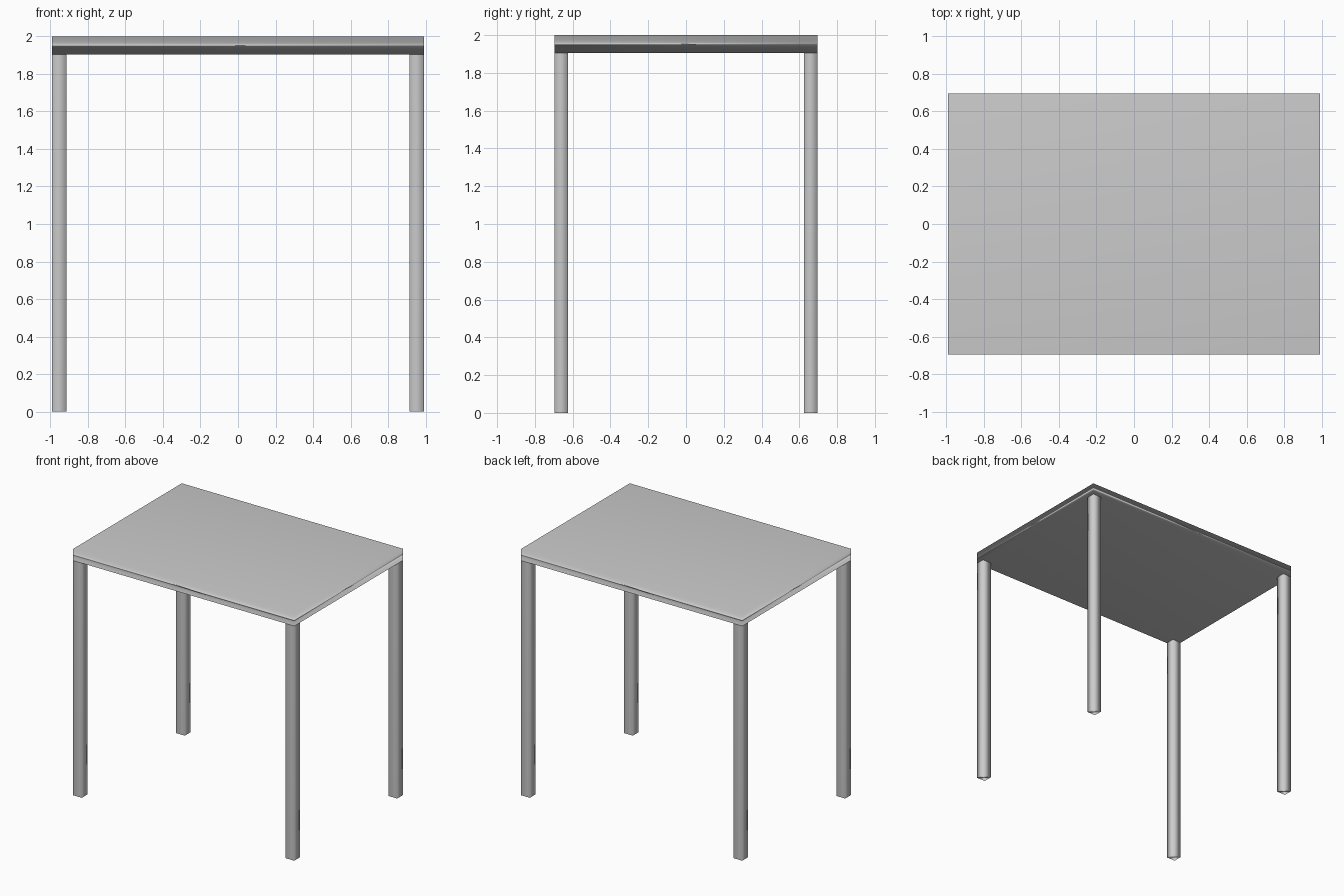
import bpy, bmesh
from mathutils import Vector

if "Cube" in bpy.data.objects:
    bpy.data.objects.remove(bpy.data.objects["Cube"])

HX, HY, TOP = 0.993, 0.697, 2.0     # half width, half depth, height
THICK = 0.095                       # table top thickness
LX, LY = 0.078, 0.073               # leg section

grey = bpy.data.materials.new("light grey")
grey.diffuse_color = (0.6, 0.6, 0.6, 1)
grey.use_nodes = True
grey.node_tree.nodes["Principled BSDF"].inputs["Base Color"].default_value = grey.diffuse_color


def box(name, lo, hi, open_top=False):
    """Softly shaded box between two corners."""
    lo, hi = Vector(lo), Vector(hi)
    bm = bmesh.new()
    bmesh.ops.create_cube(bm, size=1)
    for v in bm.verts:
        v.co = Vector([(lo[i] + hi[i]) / 2 + v.co[i] * (hi[i] - lo[i]) for i in range(3)])
    bm.normal_update()
    if open_top:
        bmesh.ops.delete(bm, geom=[f for f in bm.faces if f.normal.z > 0.9], context='FACES_ONLY')
    for f in bm.faces:
        f.smooth = True
    me = bpy.data.meshes.new(name)
    bm.to_mesh(me)
    bm.free()
    me.materials.append(grey)
    ob = bpy.data.objects.new(name, me)
    bpy.context.collection.objects.link(ob)
    # large faces stay flat, narrow faces look rounded
    mod = ob.modifiers.new("weighted normals", 'WEIGHTED_NORMAL')
    mod.mode = 'FACE_AREA'
    return ob


# table top
box("table_top", (-HX, -HY, TOP - THICK), (HX, HY, TOP))

# four legs flush with the corners
for sx, side in ((-1, "left"), (1, "right")):
    for sy, end in ((-1, "front"), (1, "back")):
        x0, x1 = sorted((sx * HX, sx * (HX - LX)))
        y0, y1 = sorted((sy * HY, sy * (HY - LY)))
        box(f"{end}_{side}_leg", (x0, y0, 0), (x1, y1, TOP - THICK), open_top=True)
